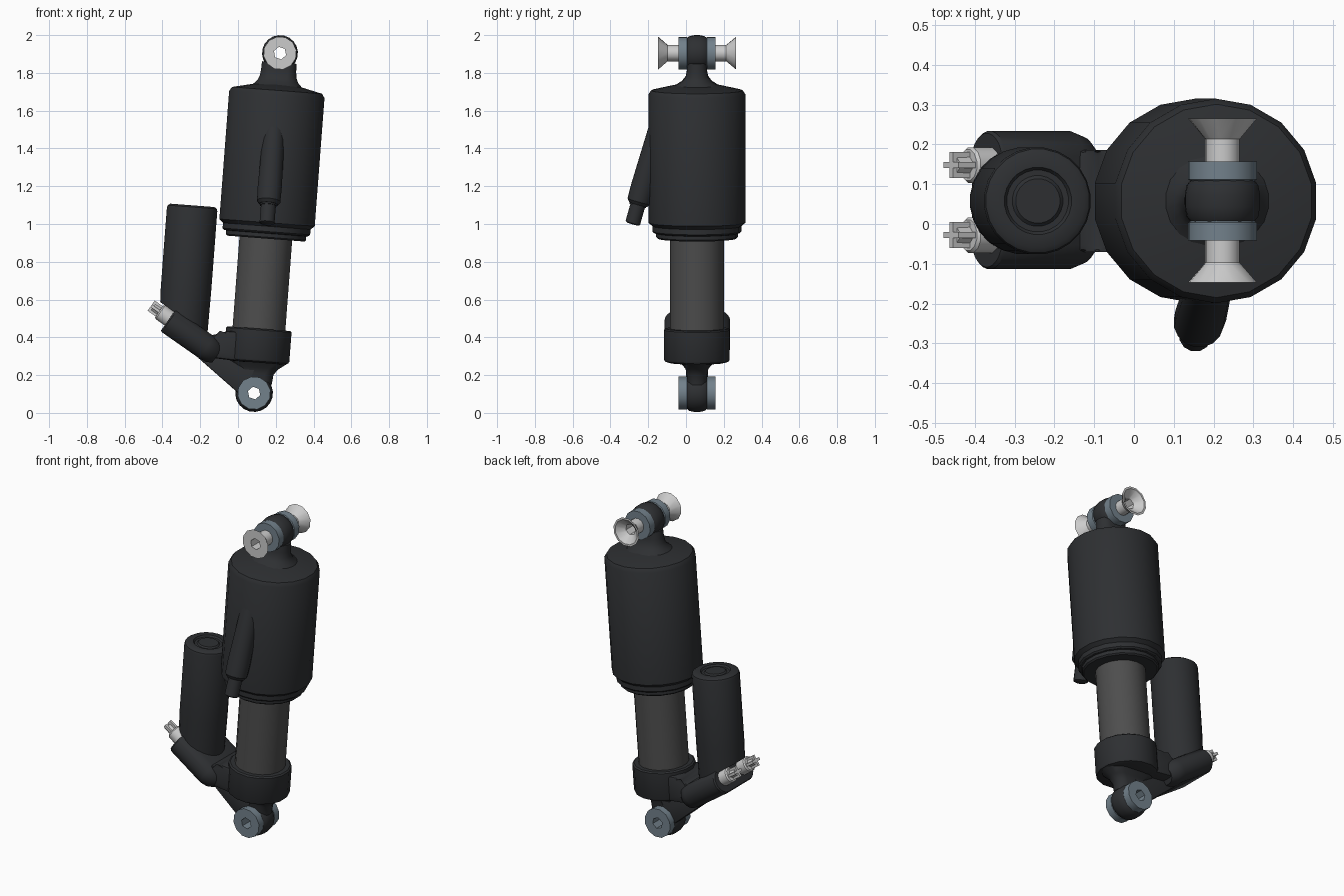
import bpy, bmesh
from math import pi, sin, cos, radians
from mathutils import Matrix, Vector

if "Cube" in bpy.data.objects:
    bpy.data.objects.remove(bpy.data.objects["Cube"])


def material(name, r, g, b):
    m = bpy.data.materials.new(name)
    m.diffuse_color = (r, g, b, 1)
    m.use_nodes = True
    m.node_tree.nodes["Principled BSDF"].inputs["Base Color"].default_value = m.diffuse_color
    return m


BLACK = material("black_metal", 0.027, 0.029, 0.032)
SHAFT = material("shaft_grey", 0.075, 0.075, 0.075)
BLUE = material("bushing_blue", 0.17, 0.22, 0.26)
STEEL = material("steel", 0.55, 0.55, 0.54)
T = Matrix.Translation
R = Matrix.Rotation


def finish(name, bm, mat, frame):
    bmesh.ops.recalc_face_normals(bm, faces=bm.faces)
    bm.transform(frame)
    me = bpy.data.meshes.new(name)
    bm.to_mesh(me)
    bm.free()
    me.materials.append(mat)
    ob = bpy.data.objects.new(name, me)
    bpy.context.collection.objects.link(ob)
    bpy.ops.object.select_all(action='DESELECT')
    ob.select_set(True)
    bpy.context.view_layer.objects.active = ob
    bpy.ops.object.shade_smooth_by_angle(angle=radians(35))
    return ob


def ring(n, hx, hy, z, slope=0):
    """Circle, or a stadium when hx and hy differ; hexagon for the small bores."""
    r = min(hx, hy)
    pts = []
    for i in range(n):
        a = 2 * pi * (i + 0.5) / n
        k = cos(pi / 6) if (hx == hy == BORE and i % 2) else 1
        c, s = cos(a), sin(a)
        x = k * r * c + (hx - r) * (1 if c > 0 else -1)
        y = k * r * s + (hy - r) * (1 if s > 0 else -1)
        pts.append((x, y, z + slope * x))
    return pts


BORE = 0.034


def loft(name, sections, frame, mat=BLACK, n=16, closed=False):
    """Skin sections (hx, hy, z[, slope]); closed joins last to first as a tube."""
    bm = bmesh.new()
    rings = [[bm.verts.new(p) for p in ring(n, *s)] for s in sections]
    pairs = list(zip(rings, rings[1:]))
    if closed:
        pairs.append((rings[-1], rings[0]))
    else:
        bm.faces.new(rings[0])
        bm.faces.new(rings[-1])
    for a, b in pairs:
        for i in range(n):
            j = (i + 1) % n
            bm.faces.new((a[i], a[j], b[j], b[i]))
    return finish(name, bm, mat, frame)


def lathe(name, profile, frame, mat=BLACK, n=16, closed=False):
    return loft(name, [(r, r, z) for r, z in profile], frame, mat, n, closed)


def prism(name, pts, hy, bevel):
    """Extrude a front-view outline symmetrically in depth."""
    bm = bmesh.new()
    a = [bm.verts.new((x, -hy, z)) for x, z in pts]
    b = [bm.verts.new((x, hy, z)) for x, z in pts]
    bm.faces.new(a)
    bm.faces.new(b)
    for i in range(len(pts)):
        j = (i + 1) % len(pts)
        bm.faces.new((a[i], a[j], b[j], b[i]))
    bmesh.ops.bevel(bm, geom=bm.edges[:], offset=bevel, segments=2, profile=0.5, affect='EDGES')
    return finish(name, bm, BLACK, T((0, 0.058, 0)))


# Tilted main frame, origin at the lower eye, z along the damper
F = T((0.085, 0.058, 0.105)) @ R(0.0761, 4, 'Y')
TOP = 1.805

# Air can with retaining rings and shoulder
lathe("air_can", [(0.19, 0.88), (0.235, 0.885), (0.257, 0.905), (0.257, 1.585),
                  (0.243, 1.607), (0.11, 1.637)], F, n=18)
lathe("can_ring", [(0.2, 0.845), (0.228, 0.85), (0.236, 0.858), (0.236, 0.90)], F, n=18)
lathe("can_seal", [(0.14, 0.82), (0.208, 0.82), (0.216, 0.828), (0.216, 0.86)], F, n=18)
lathe("shaft", [(0.142, 0.25), (0.142, 0.85)], F, SHAFT, 18)

# Lower collar
lathe("lower_collar", [(0.15, 0.162), (0.172, 0.17), (0.177, 0.18), (0.177, 0.335),
                       (0.168, 0.342), (0.142, 0.342)], F)

# Necks joining the eyes to the damper
loft("upper_neck", [(0.092, 0.05, TOP - 0.05), (0.094, 0.054, 1.71), (0.098, 0.06, 1.68),
                    (0.108, 0.08, 1.655), (0.135, 0.125, 1.628)], F, n=20)
loft("lower_neck", [(0.09, 0.052, 0.05), (0.096, 0.055, 0.105), (0.12, 0.062, 0.135),
                    (0.165, 0.09, 0.168), (0.165, 0.1, 0.18)], F, n=20)

# Eyes with their bushings
for label, w, r in (("lower", 0, 0.1), ("upper", TOP, 0.095)):
    P = F @ T((0, 0, w)) @ R(-pi / 2, 4, 'X')
    lathe(label + "_eye", [(0.04, -0.056), (r - 0.018, -0.056), (r - 0.005, -0.04), (r, -0.015),
                           (r, 0.015), (r - 0.005, 0.04), (r - 0.018, 0.056), (0.04, 0.056)],
          P, n=20, closed=True)
    for side, s in (("front", -1), ("back", 1)):
        lathe(f"{label}_{side}_bushing", [(BORE, s * 0.02), (0.088, s * 0.054),
                                          (0.088, s * 0.099), (BORE, s * 0.099)],
              P, BLUE, 12, True)

# Flared mounting pins on the upper eye; the back one is hollowed
lathe("front_pin", [(BORE, -0.09), (0.044, -0.09), (0.044, -0.155), (0.088, -0.205),
                    (BORE, -0.205)], P, STEEL, 12, True)
lathe("back_pin", [(BORE, 0.09), (0.044, 0.09), (0.044, 0.155), (0.088, 0.207),
                   (0.076, 0.207), (BORE, 0.165)], P, STEEL, 12, True)

# Air valve fairing and cap on the front of the can
A = F @ T((0, -0.341, 0.898)) @ R(-0.273, 4, 'X')
lathe("valve_cap", [(0.034, 0), (0.041, 0.006), (0.041, 0.1), (0.046, 0.1), (0.046, 0.14)], A, n=12)
loft("valve_fairing", [(0.05, 0.05, 0.108, 0), (0.063, 0.063, 0.125, 0), (0.065, 0.065, 0.2, 0),
                       (0.056, 0.056, 0.62, 0)], A, n=16)

# Reservoir with stepped cap, its foot cut to the slope of the manifold
RES = F @ T((-0.401, 0, 0))
loft("reservoir", [(0.132, 0.132, 0.365, -0.593), (0.135, 0.135, 0.52), (0.135, 0.135, 0.945),
                   (0.131, 0.131, 0.957), (0.118, 0.118, 0.966), (0.085, 0.085, 0.966),
                   (0.078, 0.078, 0.956), (0.064, 0.064, 0.956), (0.056, 0.056, 0.964)], RES, n=24)

# Sloping manifold under the reservoir
M = T((-0.37, 0.06, 0.49)) @ R(pi / 2 + 0.611, 4, 'Y')
loft("manifold", [(0.066, 0.168, 0), (0.071, 0.174, 0.008), (0.071, 0.174, 0.25),
                  (0.066, 0.16, 0.29), (0.05, 0.13, 0.32)], M, n=24)
prism("bridge", [(-0.21, 0.30), (-0.22, 0.37), (-0.13, 0.415), (-0.09, 0.42), (-0.06, 0.435),
                 (0.05, 0.425), (0.05, 0.268)], 0.128, 0.015)
prism("web", [(-0.215, 0.295), (0.0, 0.106), (0.03, 0.106), (0.05, 0.165),
              (0.12, 0.28), (-0.1, 0.32)], 0.058, 0.008)

# Two adjusters with crossed tips
for label, y in (("front", -0.088), ("back", 0.088)):
    V = M @ T((-0.012, y, 0))
    lathe(label + "_adjuster", [(0.046, 0.03), (0.046, -0.058), (0.04, -0.066)], V, STEEL, 12)
    lathe(label + "_adjuster_stem", [(0.022, -0.06), (0.02, -0.105)], V, STEEL, 8)
    for k in range(2):
        loft(f"{label}_adjuster_blade_{k + 1}", [(0.036, 0.011, -0.062), (0.036, 0.011, -0.118)],
             V @ R(k * pi / 2, 4, 'Z'), STEEL, 4)
